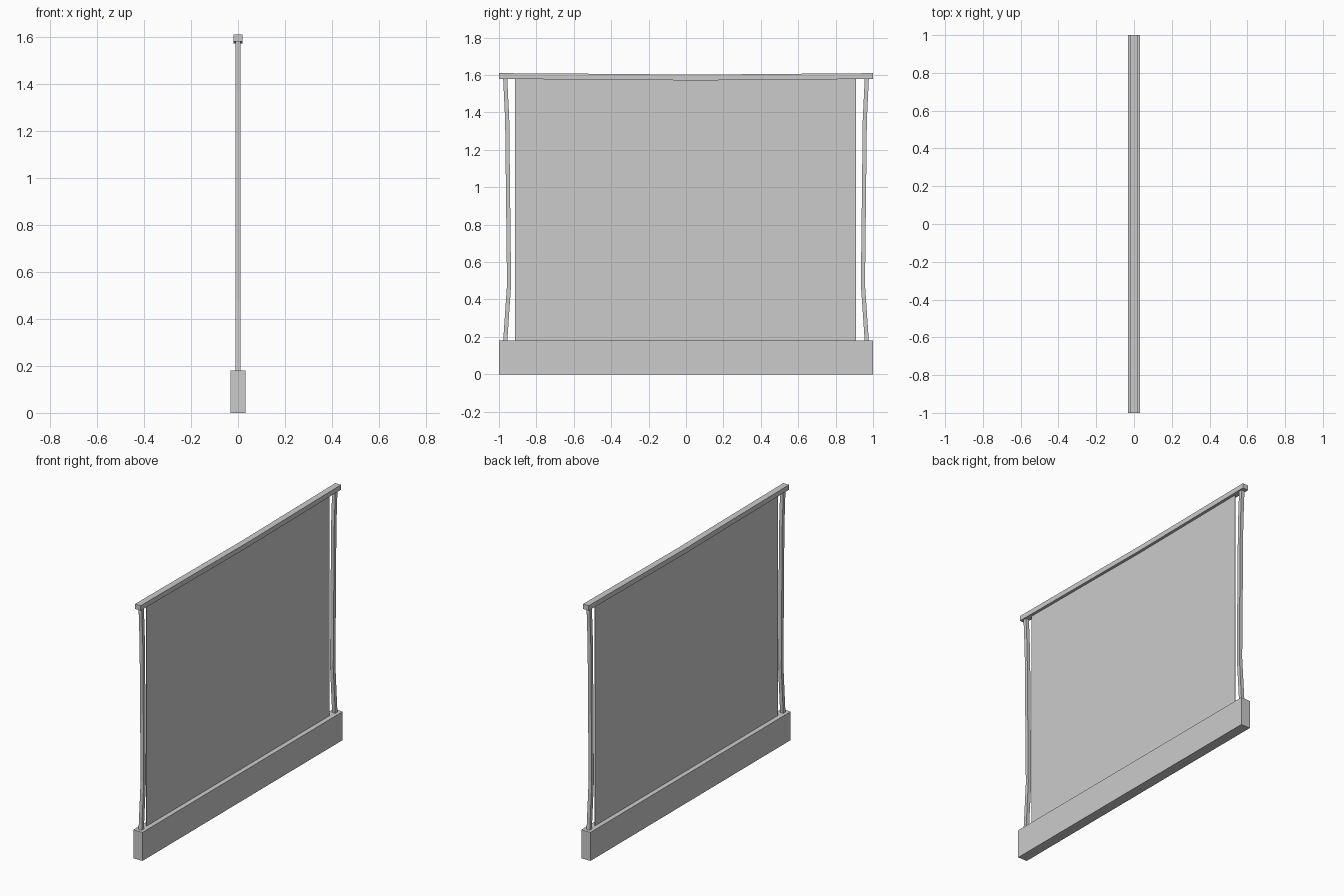
import bpy, bmesh

if "Cube" in bpy.data.objects:
    bpy.data.objects.remove(bpy.data.objects["Cube"])

def bar(name, stations):
    """Rectangular bar lofted through four-corner sections."""
    bm = bmesh.new()
    rings = [[bm.verts.new(c) for c in s] for s in stations]
    for a, b in zip(rings, rings[1:]):
        for i in range(4):
            j = (i + 1) % 4
            bm.faces.new((a[i], a[j], b[j], b[i]))
    bm.faces.new(rings[0])
    bm.faces.new(rings[-1])
    bmesh.ops.recalc_face_normals(bm, faces=bm.faces[:])
    mesh = bpy.data.meshes.new(name)
    bm.to_mesh(mesh)
    bm.free()
    ob = bpy.data.objects.new(name, mesh)
    bpy.context.collection.objects.link(ob)
    return ob

def level(hx, y0, y1, z):
    return [(-hx, y0, z), (hx, y0, z), (hx, y1, z), (-hx, y1, z)]

def upright(hx, y, z0, z1):
    return [(-hx, y, z0), (hx, y, z0), (hx, y, z1), (-hx, y, z1)]

# Base beam
bar("base", [level(0.032, -1, 1, 0), level(0.032, -1, 1, 0.18)])

# Thin screen sheet
bar("screen", [level(0.002, -0.915, 0.91, 0.17), level(0.002, -0.915, 0.91, 1.585)])

# Slightly bowed side poles
POLE = [(0.967, 0.17), (0.946, 0.48), (0.956, 1.36), (0.967, 1.59)]
for side, label in ((-1, "left"), (1, "right")):
    bar(label + "_pole", [level(0.011, side * y - 0.011, side * y + 0.011, z) for y, z in POLE])

# Sagging top rail
RAIL = [(-1, 1.579), (-0.4, 1.575), (0.05, 1.571), (0.4, 1.574), (1, 1.579)]
bar("top_rail", [upright(0.02, y, z, z + 0.031) for y, z in RAIL])
